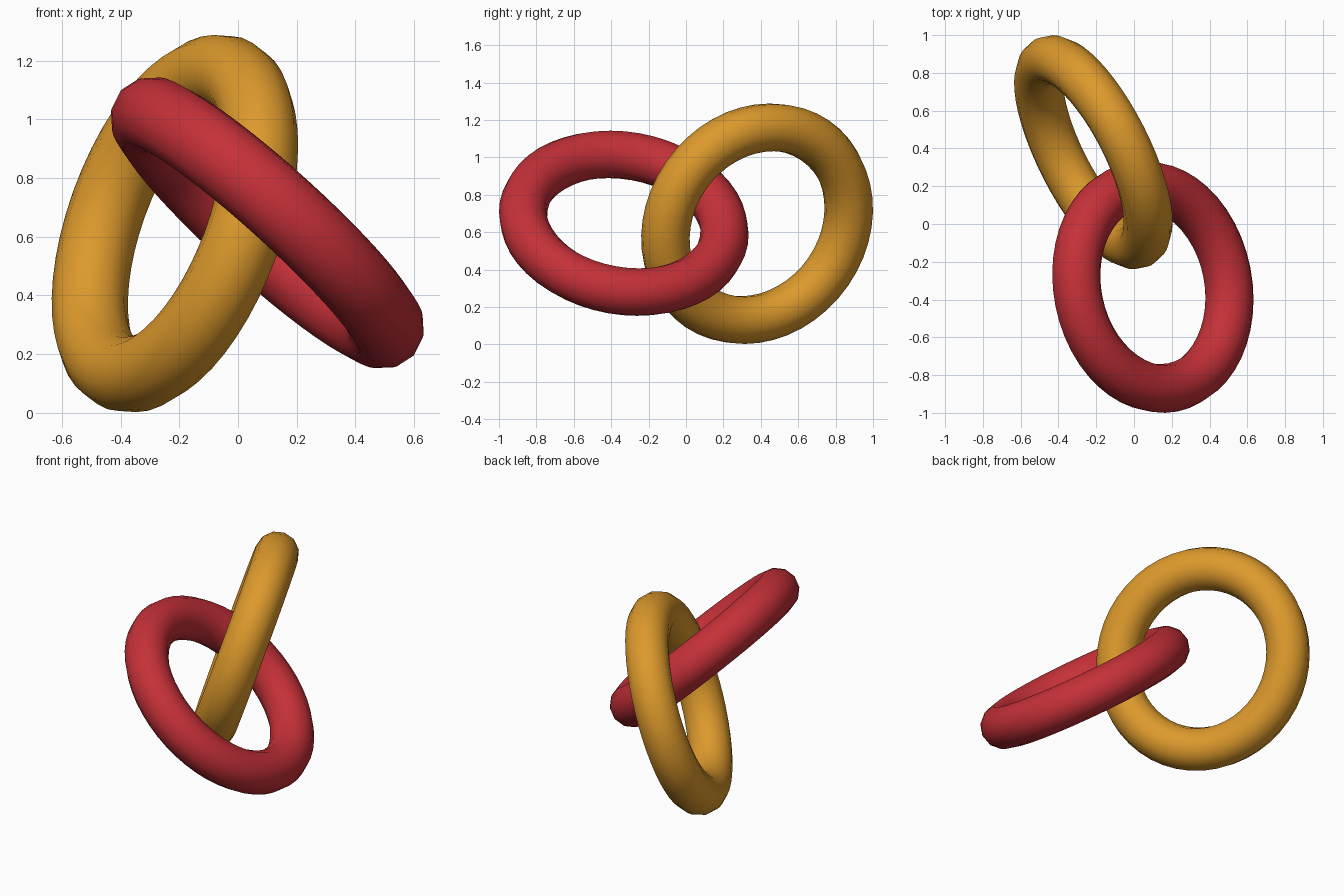
import bpy
from mathutils import Vector

if "Cube" in bpy.data.objects:
    bpy.data.objects.remove(bpy.data.objects["Cube"])

MAJOR, MINOR = 0.543, 0.13


def ring(name, centre, axis, colour):
    """Smooth round ring whose hole points along axis."""
    bpy.ops.mesh.primitive_torus_add(
        major_radius=MAJOR, minor_radius=MINOR,
        major_segments=48, minor_segments=12,
        location=centre,
        rotation=Vector(axis).to_track_quat('Z', 'Y').to_euler())
    obj = bpy.context.object
    obj.name = name
    bpy.ops.object.shade_smooth()
    mat = bpy.data.materials.new(name + "_colour")
    mat.diffuse_color = colour
    mat.use_nodes = True
    mat.node_tree.nodes["Principled BSDF"].inputs["Base Color"].default_value = mat.diffuse_color
    obj.data.materials.append(mat)
    return obj


# Two interlocked links
ring("gold_link", (-0.215, 0.38, 0.645), (0.845, 0.43, -0.316), (0.72, 0.32, 0.025, 1))
ring("red_link", (0.10, -0.3325, 0.6475), (0.665, 0.13, 0.735), (0.56, 0.03, 0.04, 1))
